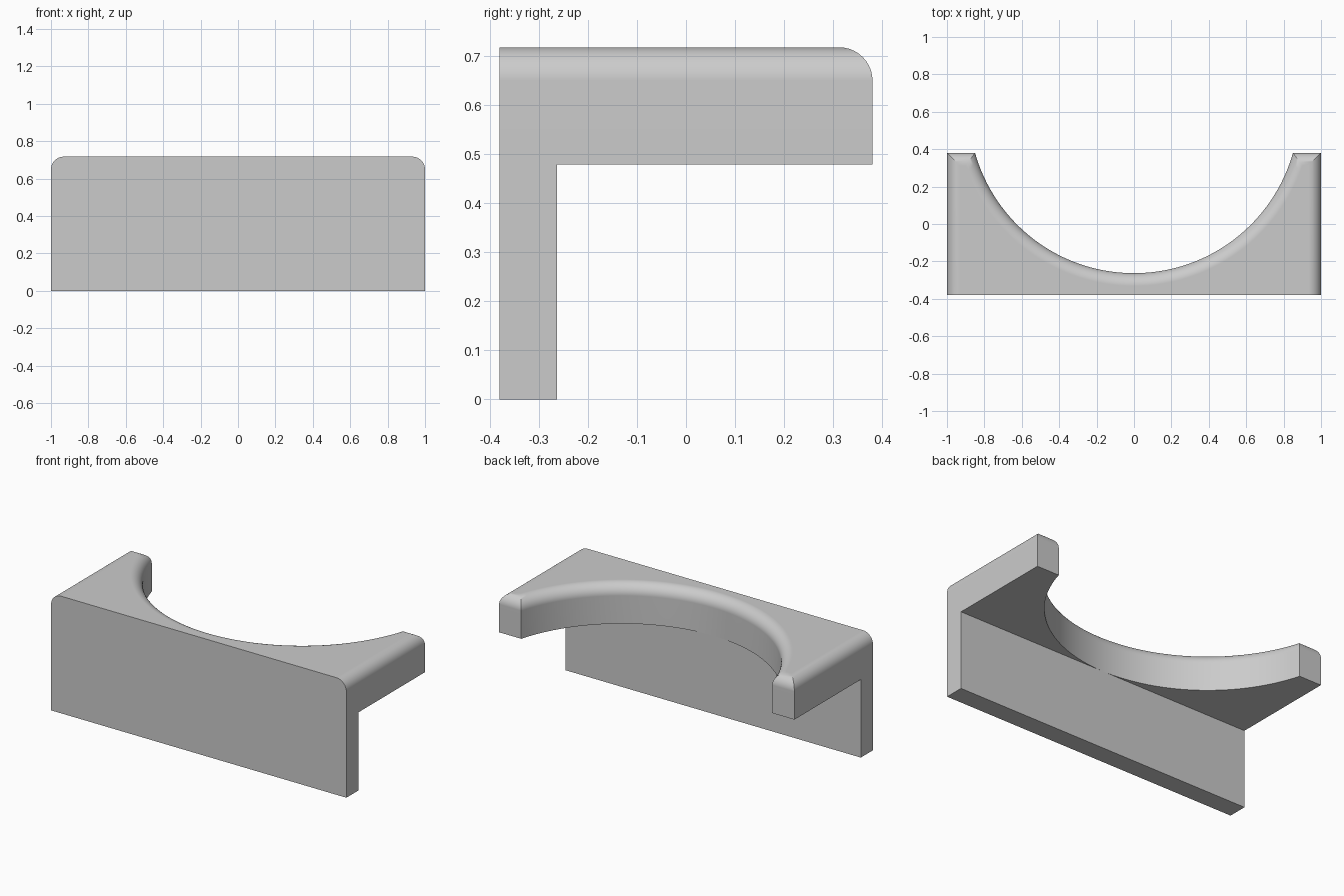
import bpy
import bmesh
from math import asin, sin, cos, pi

cube = bpy.data.objects.get("Cube")
if cube:
    bpy.data.objects.remove(cube, do_unlink=True)

HALF_W, FRONT, BACK = 1.0, -0.38, 0.38
WALL_BACK = -0.263
SHELF_Z, TOP_Z = 0.478, 0.717
FILLET = 0.068
ARC_R = 0.883
ARC_Y = WALL_BACK + ARC_R
ARC_STEPS = 64          # even, so one point lies on the centre line
FILLET_STEPS = 10


def outline(inset):
    """Shelf outline, drawn in at the sides, tips and arc but not at the front."""
    w, tip, r = HALF_W - inset, BACK - inset, ARC_R + inset
    start = asin((ARC_Y - tip) / r)
    pts = [(-w, FRONT), (w, FRONT), (w, WALL_BACK), (w, tip)]
    for i in range(ARC_STEPS + 1):
        t = start + (pi - 2 * start) * i / ARC_STEPS
        pts.append((r * cos(t), ARC_Y - r * sin(t)))
    return pts + [(-w, tip), (-w, WALL_BACK)]


bm = bmesh.new()


def ring(inset, z):
    return [bm.verts.new((x, y, z)) for x, y in outline(inset)]


# Shelf sides and rounded rim, lofted from stacked outlines
rings = [ring(0, SHELF_Z)]
for i in range(FILLET_STEPS + 1):
    a = pi / 2 * i / FILLET_STEPS
    rings.append(ring(FILLET * (1 - cos(a)), TOP_Z - FILLET * (1 - sin(a))))
n = len(rings[0])
for low, high in zip(rings, rings[1:]):
    for i in range(n):
        j = (i + 1) % n
        bm.faces.new((low[i], low[j], high[j], high[i]))
bm.faces.new(rings[-1])

# Underside of the two horns, either side of the centre point of the arc
base = rings[0]
mid = 4 + ARC_STEPS // 2
bm.faces.new(base[2:mid + 1][::-1])
bm.faces.new(base[mid:][::-1])

# Upright wall below the front of the shelf
fl, fr, br, bl = [bm.verts.new((x, y, 0)) for x, y in (
    (-HALF_W, FRONT), (HALF_W, FRONT), (HALF_W, WALL_BACK), (-HALF_W, WALL_BACK))]
bm.faces.new((fl, fr, base[1], base[0]))
bm.faces.new((fr, br, base[2], base[1]))
bm.faces.new((br, bl, base[-1], base[mid], base[2]))
bm.faces.new((bl, fl, base[0], base[-1]))
bm.faces.new((bl, br, fr, fl))

mesh = bpy.data.meshes.new("curved_bracket")
bm.to_mesh(mesh)
bm.free()
bracket = bpy.data.objects.new("curved_bracket", mesh)
bpy.context.collection.objects.link(bracket)

# Plain grey finish
grey = bpy.data.materials.new("plain_grey")
grey.use_nodes = True
colour = (0.6, 0.6, 0.6, 1)
grey.diffuse_color = colour
grey.node_tree.nodes["Principled BSDF"].inputs["Base Color"].default_value = colour
mesh.materials.append(grey)

# Smooth rim and arc, crisp corners
bpy.ops.object.select_all(action="DESELECT")
bracket.select_set(True)
bpy.context.view_layer.objects.active = bracket
bpy.ops.object.shade_smooth_by_angle(angle=pi / 6)
weighted = bracket.modifiers.new("even_shading", "WEIGHTED_NORMAL")
weighted.keep_sharp = True
